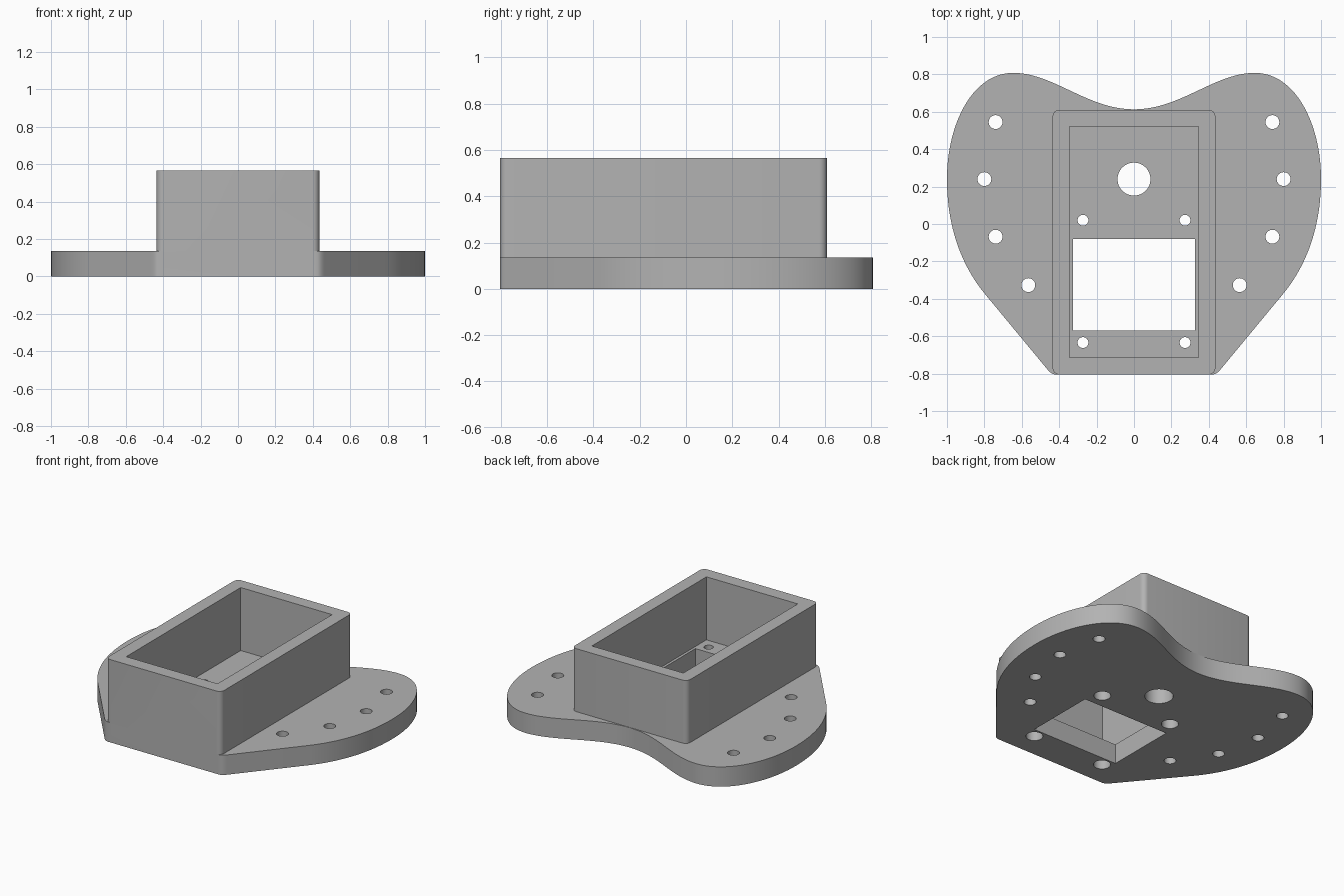
import bpy, bmesh, math
from mathutils import Vector
from mathutils.geometry import interpolate_bezier

if "Cube" in bpy.data.objects:
    bpy.data.objects.remove(bpy.data.objects["Cube"], do_unlink=True)

PLATE_TOP, BOX_TOP, FRONT = 0.135, 0.565, -0.805

grey = bpy.data.materials.new("plain grey")
grey.use_nodes = True
colour = (0.45, 0.45, 0.45, 1)
grey.diffuse_color = colour
grey.node_tree.nodes["Principled BSDF"].inputs["Base Color"].default_value = colour


def prism(name, points, z0, z1):
    """Extrude a closed outline from z0 to z1."""
    bm = bmesh.new()
    base = bm.faces.new([bm.verts.new((x, y, z0)) for x, y in points])
    top = bmesh.ops.extrude_face_region(bm, geom=[base])["geom"]
    verts = [v for v in top if isinstance(v, bmesh.types.BMVert)]
    bmesh.ops.translate(bm, verts=verts, vec=(0, 0, z1 - z0))
    bmesh.ops.recalc_face_normals(bm, faces=bm.faces)
    mesh = bpy.data.meshes.new(name)
    bm.to_mesh(mesh)
    bm.free()
    mesh.materials.append(grey)
    obj = bpy.data.objects.new(name, mesh)
    bpy.context.collection.objects.link(obj)
    return obj


def circle(x, y, r, n=32):
    return [(x + r * math.cos(i * math.tau / n), y + r * math.sin(i * math.tau / n))
            for i in range(n)]


def rectangle(x, y0, y1):
    return [(-x, y0), (x, y0), (x, y1), (-x, y1)]


def rounded_rectangle(x, y0, y1, r, n=6):
    corners = [(x - r, y1 - r), (r - x, y1 - r), (r - x, y0 + r), (x - r, y0 + r)]
    return [(cx + r * math.cos((k + i / n) * math.pi / 2),
             cy + r * math.sin((k + i / n) * math.pi / 2))
            for k, (cx, cy) in enumerate(corners) for i in range(n + 1)]


def combine(target, other, operation):
    """Apply a boolean and discard the helper."""
    mod = target.modifiers.new(operation, "BOOLEAN")
    mod.operation, mod.solver, mod.object = operation, "EXACT", other
    other.hide_render = True
    bpy.context.view_layer.objects.active = target
    bpy.ops.object.modifier_apply(modifier=mod.name)
    bpy.data.objects.remove(other, do_unlink=True)


# Heart outline: Bezier segments of one half, then mirrored
segments = [
    ((0, .613), (.25, .613), (.43, .808), (.647, .808), 24),
    ((.647, .808), (.86, .808), (1, .54), (1, .24), 24),
    ((1, .24), (1, -.02), (.92, -.225), (.797, -.374), 20),
    ((.465, -.775), (.448, -.796), (.435, FRONT), (.415, FRONT), 6),
]
half = []
for *points, count in segments:
    for p in interpolate_bezier(*[Vector((x, y, 0)) for x, y in points], count):
        if not half or (p.xy - Vector(half[-1])).length > 1e-4:
            half.append((p.x, p.y))
outline = half + [(-x, y) for x, y in reversed(half[1:])]

# Heart plate with the upright open box
body = prism("heart_base_with_box", outline, 0, PLATE_TOP)
box = prism("box", rounded_rectangle(.435, FRONT, .61, .035), .05, BOX_TOP)
combine(body, box, "UNION")

# Box pocket, floor window and cable hole
combine(body, prism("pocket", rectangle(.345, -.713, .522), PLATE_TOP, 1), "DIFFERENCE")
combine(body, prism("window", rectangle(.327, -.569, -.081), -1, .3), "DIFFERENCE")
combine(body, prism("cable_hole", circle(0, .24, .088, 48), -1, .3), "DIFFERENCE")

# Plate holes and box screw holes with wider recesses underneath
for side in (-1, 1):
    for x, y in ((.74, .545), (.8, .24), (.74, -.068), (.565, -.327)):
        combine(body, prism("plate_hole", circle(side * x, y, .037), -1, .3), "DIFFERENCE")
    for y in (.02, -.634):
        combine(body, prism("screw_hole", circle(side * .273, y, .029), -1, .3), "DIFFERENCE")
        combine(body, prism("screw_recess", circle(side * .273, y, .053), -1, .075), "DIFFERENCE")

# Smooth rounded walls, sharp rims
bpy.ops.object.select_all(action="DESELECT")
body.select_set(True)
bpy.context.view_layer.objects.active = body
bpy.ops.object.shade_smooth_by_angle(angle=math.radians(30))
